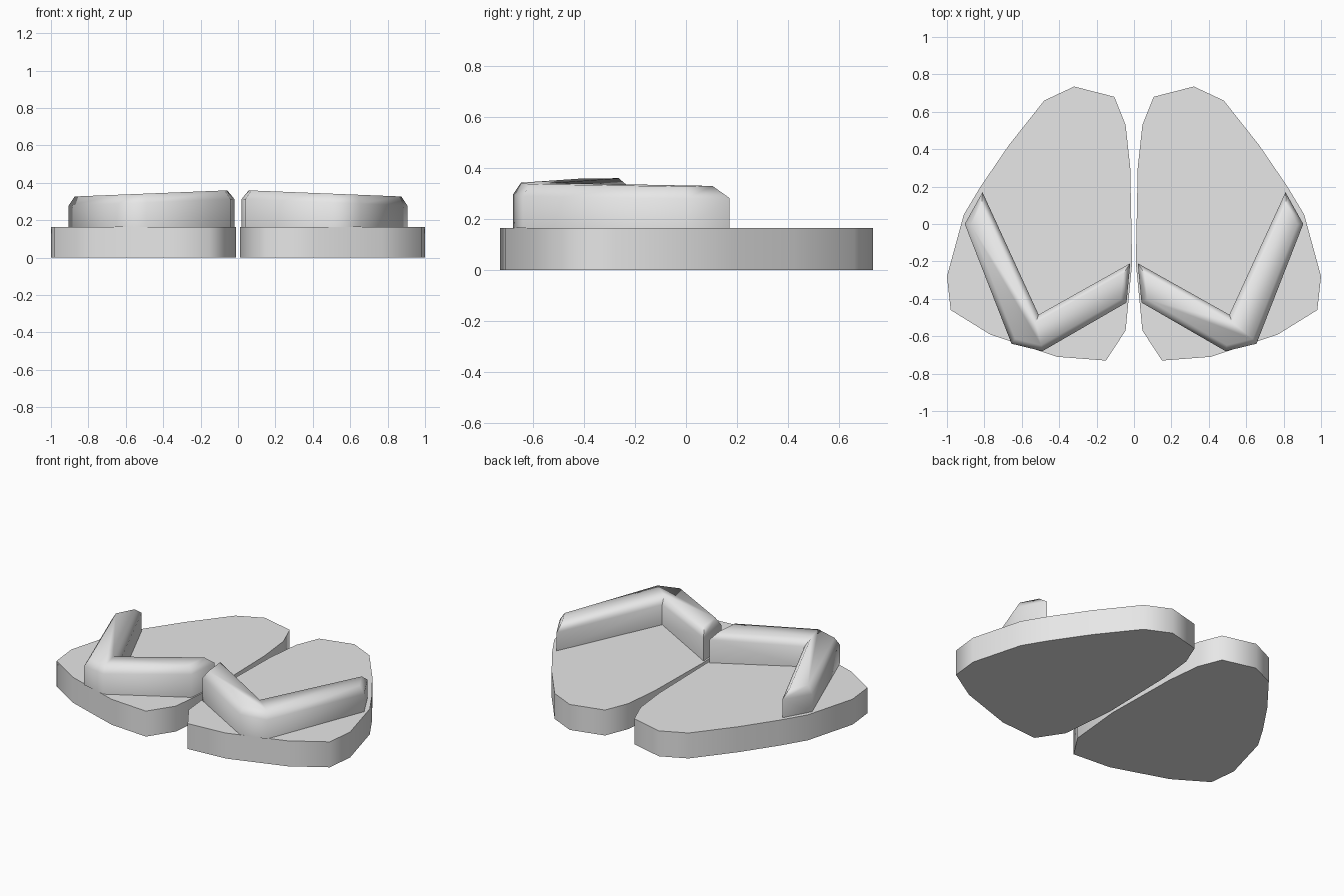
import bpy, bmesh, math

if "Cube" in bpy.data.objects:
    bpy.data.objects.remove(bpy.data.objects["Cube"], do_unlink=True)

SOLE_TOP = 0.165
grey = bpy.data.materials.new("light_grey")
grey.use_nodes = True
grey.diffuse_color = (0.8, 0.8, 0.8, 1)
grey.node_tree.nodes["Principled BSDF"].inputs["Base Color"].default_value = (0.8, 0.8, 0.8, 1)

# Outlines of the left sandal, seen from above
SOLE = [(0.15, -0.73), (0.41, -0.71), (0.77, -0.59), (0.98, -0.46), (1.0, -0.28),
        (0.91, 0.05), (0.82, 0.2), (0.67, 0.42), (0.48, 0.66), (0.32, 0.735),
        (0.105, 0.68), (0.045, 0.53), (0.02, 0.3), (0.01, -0.21), (0.045, -0.57)]
STRAP = [(0.02, -0.21), (0.04, -0.42), (0.49, -0.68), (0.655, -0.64),
         (0.905, 0.0), (0.81, 0.17), (0.51, -0.485)]


def slab(name, outline, side, bottom, top, chamfer=0):
    """Extrude an outline up to a top surface, with an optional chamfered rim."""
    bm = bmesh.new()
    base = bm.faces.new([bm.verts.new((x * side, y, bottom)) for x, y in outline])
    lid = bmesh.ops.extrude_face_region(bm, geom=[base], use_keep_orig=True)["geom"]
    for v in lid:
        if isinstance(v, bmesh.types.BMVert):
            v.co.z = top(abs(v.co.x))
    bmesh.ops.recalc_face_normals(bm, faces=bm.faces)
    if chamfer:
        lid_face = [f for f in lid if isinstance(f, bmesh.types.BMFace)]
        bmesh.ops.inset_region(bm, faces=lid_face, thickness=chamfer,
                               depth=0.047, use_even_offset=True)
    mesh = bpy.data.meshes.new(name)
    bm.to_mesh(mesh)
    bm.free()
    mesh.materials.append(grey)
    obj = bpy.data.objects.new(name, mesh)
    bpy.context.collection.objects.link(obj)
    bpy.ops.object.select_all(action='DESELECT')
    obj.select_set(True)
    bpy.context.view_layer.objects.active = obj
    bpy.ops.object.shade_smooth_by_angle(angle=math.radians(62))


# A mirrored pair: flat sole and bent strap
for label, side in (("left", 1), ("right", -1)):
    slab(label + "_sole", SOLE, side, 0, lambda x: SOLE_TOP)
    slab(label + "_strap", STRAP, side, SOLE_TOP, lambda x: 0.315 - 0.04 * x, 0.03)
